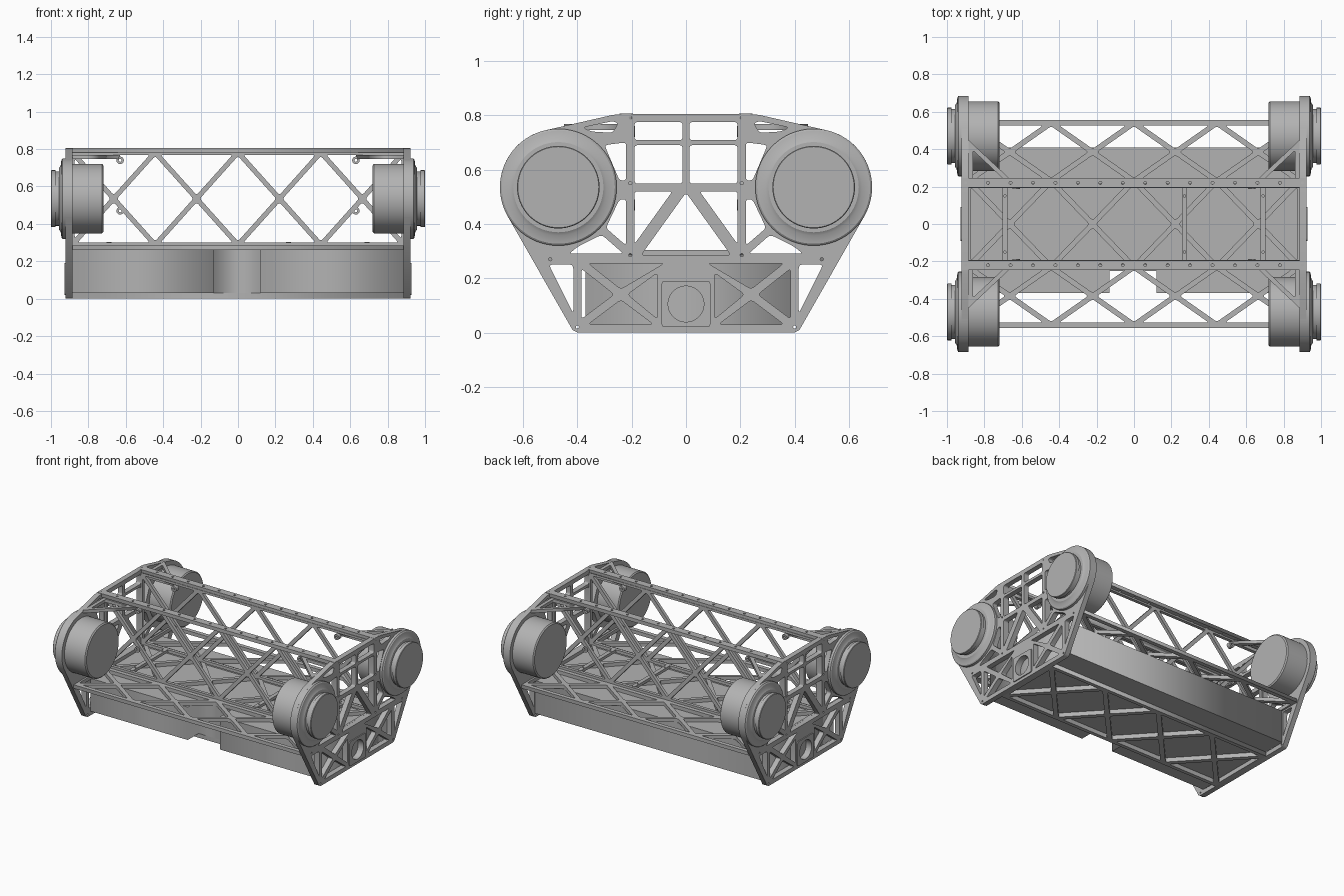
import bpy, bmesh
from math import sin, cos, radians, pi
from mathutils import Vector, Matrix

if "Cube" in bpy.data.objects:
    bpy.data.objects.remove(bpy.data.objects["Cube"], do_unlink=True)

grey = bpy.data.materials.new("machined grey")
grey.use_nodes = True
grey.diffuse_color = (0.45, 0.45, 0.45, 1)
grey.node_tree.nodes["Principled BSDF"].inputs["Base Color"].default_value = grey.diffuse_color

# Local axes of the sheet-metal planes: across, along, normal
SIDE = ((0, 1, 0), (0, 0, 1), (1, 0, 0))
FLAT = ((1, 0, 0), (0, 1, 0), (0, 0, 1))
UPRIGHT = ((1, 0, 0), (0, 0, 1), (0, -1, 0))


def add(name, mesh):
    mesh.materials.clear()
    mesh.materials.append(grey)
    ob = bpy.data.objects.new(name, mesh)
    bpy.context.collection.objects.link(ob)
    return ob


def circle(cx, cy, r, n=16):
    return [(cx + r * cos(2 * pi * i / n), cy + r * sin(2 * pi * i / n)) for i in range(n)]


def rect(x0, y0, x1, y1):
    return [(x0, y0), (x1, y0), (x1, y1), (x0, y1)]


def rounded(poly, r=0.014):
    """Replace each corner with a short arc."""
    pts = [Vector(p) for p in poly]
    out = []
    for i, p in enumerate(pts):
        ends = []
        for q in (pts[i - 1], pts[(i + 1) % len(pts)]):
            e = q - p
            ends.append(p + e.normalized() * min(r, e.length * 0.4))
        a, b = ends
        for k in range(5):
            t = k / 4
            out.append(a * (1 - t) ** 2 + p * 2 * t * (1 - t) + b * t * t)
    return out


def inset(poly, d):
    """Shrink a convex polygon by d."""
    pts = [Vector(p) for p in poly]
    n = len(pts)
    if sum(pts[i - 1].cross(pts[i]) for i in range(n)) < 0:
        pts.reverse()
    out = []
    for i, p in enumerate(pts):
        a = (p - pts[i - 1]).normalized()
        b = (pts[(i + 1) % n] - p).normalized()
        na, nb = Vector((-a.y, a.x)), Vector((-b.y, b.x))
        out.append(p + (na + nb) * d / (1 + na.dot(nb)))
    return out


def lattice(x, y0, y1, cells, d):
    """Openings of a row of crossed braces from -x to x."""
    w, m = 2 * x / cells, (y0 + y1) / 2
    holes = []
    for i in range(cells):
        a = -x + i * w
        c, b = a + w / 2, a + w
        holes += [[(a, y1), (b, y1), (c, m)], [(a, y0), (b, y0), (c, m)]]
        if i == 0:
            holes.append([(a, y0), (c, m), (a, y1)])
        right = [(b, y0), (b + w / 2, m), (b, y1), (c, m)]
        holes.append(right if i < cells - 1 else [(b, y0), (b, y1), (c, m)])
    return [rounded(inset(h, d)) for h in holes]


def plate(name, outlines, thick, axes, centre):
    """Flat sheet: first outline is the edge, the others are openings."""
    cu = bpy.data.curves.new(name, 'CURVE')
    cu.dimensions, cu.fill_mode, cu.extrude = '2D', 'BOTH', thick / 2
    for pts in outlines:
        sp = cu.splines.new('POLY')
        sp.points.add(len(pts) - 1)
        for q, p in zip(sp.points, pts):
            q.co = (p[0], p[1], 0, 1)
        sp.use_cyclic_u = True
    tmp = bpy.data.objects.new(name, cu)
    bpy.context.collection.objects.link(tmp)
    dg = bpy.context.evaluated_depsgraph_get()
    mesh = bpy.data.meshes.new_from_object(tmp.evaluated_get(dg))
    bpy.data.objects.remove(tmp)
    bpy.data.curves.remove(cu)
    mesh.transform(Matrix.Translation(centre) @ Matrix(axes).transposed().to_4x4())
    return add(name, mesh)


def turned(name, profile, y, z, side):
    """Round part spun about an x axis; profile is (x, radius)."""
    bm = bmesh.new()
    vs = [bm.verts.new((side * x, y, z + r)) for x, r in profile]
    es = [bm.edges.new(p) for p in zip(vs, vs[1:])]
    bmesh.ops.spin(bm, geom=vs + es, cent=(0, y, z), axis=(1, 0, 0), angle=2 * pi, steps=64)
    bmesh.ops.remove_doubles(bm, verts=bm.verts, dist=0.0002)
    bmesh.ops.recalc_face_normals(bm, faces=bm.faces)
    mesh = bpy.data.meshes.new(name)
    bm.to_mesh(mesh)
    bm.free()
    ob = add(name, mesh)
    bpy.ops.object.select_all(action='DESELECT')
    ob.select_set(True)
    bpy.context.view_layer.objects.active = ob
    bpy.ops.object.shade_smooth_by_angle(angle=radians(30))


WY, WZ, WR = 0.47, 0.535, 0.215  # wheel drive centre and rim radius

# Side plates
half = [(0.4, 0), (0.418, 0.01)]
half += [(WY + WR * cos(radians(a)), WZ + WR * sin(radians(a))) for a in range(-29, 79, 4)]
half += [(0.27, 0.801), (0.23, 0.805)]
outline = half + [(-y, z) for y, z in reversed(half)]
openings = [
    rect(0.012, 0.708, 0.19, 0.775),
    rect(0.012, 0.548, 0.19, 0.69),
    [(0.05, 0.52), (0.19, 0.52), (0.19, 0.325)],
    [(0.22, 0.7), (0.22, 0.56), (0.245, 0.56), (0.3, 0.69)],
    [(0.25, 0.77), (0.27, 0.735), (0.35, 0.74), (0.38, 0.755), (0.27, 0.778)],
    [(0.22, 0.49), (0.245, 0.49), (0.295, 0.385), (0.22, 0.32)],
    [(0.23, 0.29), (0.31, 0.36), (0.4, 0.315), (0.43, 0.29)],
    [(0.415, 0.25), (0.505, 0.25), (0.415, 0.07)],
    [(0.08, 0.255), (0.36, 0.255), (0.24, 0.16)],
    [(0.12, 0.03), (0.36, 0.03), (0.24, 0.12)],
    [(0.105, 0.05), (0.105, 0.22), (0.215, 0.14)],
    [(0.385, 0.05), (0.385, 0.235), (0.265, 0.14)],
]
holes = [rounded(h) for h in openings]
holes += [[(-y, z) for y, z in h] for h in holes]
holes.append(rounded([(0, 0.515), (0.165, 0.285), (-0.165, 0.285)]))
holes.append(circle(0, 0.105, 0.066, 32))
for s in (1, -1):
    for y, z in ((0.205, 0.79), (0.205, 0.55), (0.205, 0.285), (0.5, 0.27), (0.4, 0.02)):
        holes.append(circle(s * y, z, 0.006, 8))
for s, side in ((1, "left"), (-1, "right")):
    plate(side + "_side_plate", [outline] + holes, 0.036, SIDE, (s * 0.903, 0, 0))
    ring = [rounded(rect(-0.09, 0.02, 0.09, 0.19)), circle(0, 0.105, 0.066, 32)]
    plate(side + "_port_cover", ring, 0.008, SIDE, (s * 0.924, 0, 0))

# Wheel drives
drive = [(0.72, 0), (0.72, 0.178), (0.727, 0.186), (0.885, 0.186), (0.885, WR), (0.938, WR),
         (0.944, 0.208), (0.948, 0.178), (0.956, 0.166), (0.956, 0.145), (0.975, 0.145),
         (0.975, 0.152), (0.997, 0.152), (1.0, 0.149), (1.0, 0)]
for s, side in ((1, "left"), (-1, "right")):
    for e, end in ((1, "back"), (-1, "front")):
        turned(f"{end}_{side}_drive", drive, e * WY, WZ, s)

# Lower equipment box with a notch in the front
box = [(-0.884, -0.37), (-0.13, -0.37), (-0.13, -0.25), (0.12, -0.25), (0.12, -0.37),
       (0.884, -0.37), (0.884, 0.41), (-0.884, 0.41)]
plate("equipment_box", [box], 0.23, FLAT, (0, 0, 0.145))

# Braced deck and floor
L = 0.886
deck = [rect(-L, -0.555, L, 0.555)]
for y0, y1 in ((-0.54, -0.23), (-0.23, 0.23), (0.23, 0.54)):
    deck += lattice(L, y0, y1, 4, 0.014)
plate("braced_deck", deck, 0.025, FLAT, (0, 0, 0.273))
plate("braced_floor", [rect(-L, -0.25, L, 0.25)] + lattice(L, -0.24, 0.24, 4, 0.016),
      0.03, FLAT, (0, 0, 0.015))

# Deck cross ribs
for x in (-0.69, 0.27, 0.69):
    rib = [rounded(rect(x - 0.014, -0.2, x + 0.014, 0.2))]
    rib += [circle(x, y, 0.006, 8) for y in (-0.15, 0.15)]
    plate("deck_rib", rib, 0.02, FLAT, (0, 0, 0.294))

for e, end in ((1, "back"), (-1, "front")):
    # Upright braced panel and the rail on top of it
    panel = [rect(-L, 0.28, L, 0.785)] + lattice(L, 0.288, 0.782, 4, 0.013)
    plate(end + "_braced_panel", panel, 0.022, UPRIGHT, (0, e * 0.203, 0))
    rail = [rect(-0.92, -0.025, 0.92, 0.025)]
    rail += [circle(-0.9 + i * 0.12, 0, 0.008, 8) for i in range(16)]
    plate(end + "_top_rail", rail, 0.025, FLAT, (0, e * 0.22, 0.793))
    for s in (1, -1):
        # Corner gussets and fixing bosses
        tri = [(s * L, e * 0.21), (s * L, e * 0.45), (s * 0.63, e * 0.21)]
        plate("corner_gusset", [tri, rounded(inset(tri, 0.024))], 0.022, FLAT, (0, 0, 0.757))
        for z in (0.47, 0.74):
            boss = [circle(s * 0.63, z, 0.02), circle(s * 0.63, z, 0.008, 8)]
            plate("fixing_boss", boss, 0.03, UPRIGHT, (0, e * 0.203, 0))
